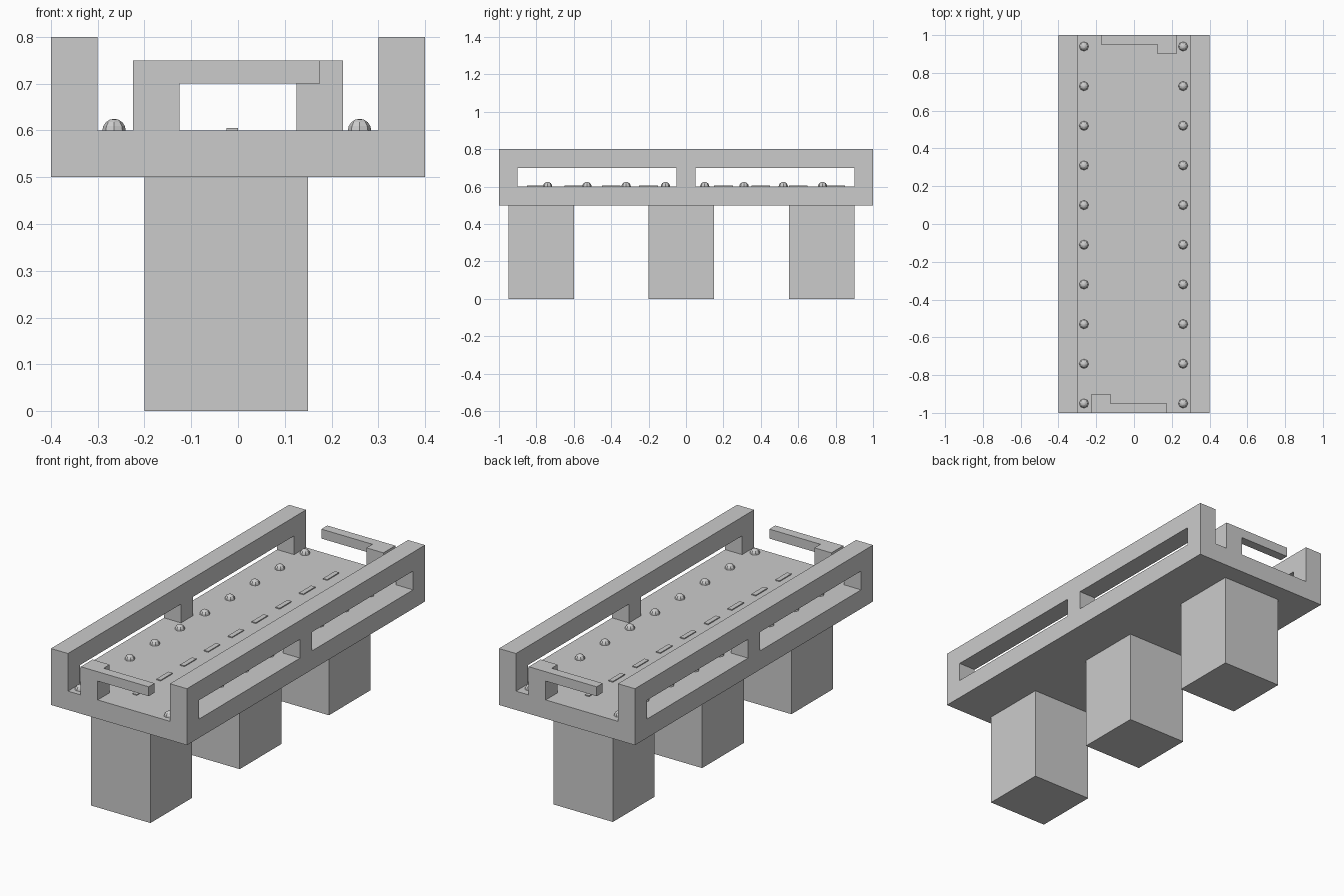
import bpy
import bmesh
from mathutils import Matrix, Vector

default = bpy.data.objects.get("Cube")
if default:
    bpy.data.objects.remove(default, do_unlink=True)

# Single stone grey material
grey = bpy.data.materials.new("stone_grey")
grey.use_nodes = True
colour = (0.6, 0.6, 0.6, 1)
grey.diffuse_color = colour
grey.node_tree.nodes["Principled BSDF"].inputs["Base Color"].default_value = colour


def finish(name, bm):
    mesh = bpy.data.meshes.new(name)
    bm.to_mesh(mesh)
    bm.free()
    mesh.materials.append(grey)
    obj = bpy.data.objects.new(name, mesh)
    bpy.context.collection.objects.link(obj)
    return obj


def boxes(name, spans):
    """One object made of boxes, each given as x, y and z spans."""
    bm = bmesh.new()
    for spans_xyz in spans:
        low = Vector([s[0] for s in spans_xyz])
        high = Vector([s[1] for s in spans_xyz])
        place = Matrix.Translation((low + high) / 2) @ Matrix.Diagonal((*(high - low), 1))
        bmesh.ops.create_cube(bm, size=1, matrix=place)
    return finish(name, bm)


DECK_TOP = 0.6

# Deck slab
boxes("deck", [((-0.4, 0.4), (-1, 1), (0.5, DECK_TOP))])

# Supporting piers
for label, y in (("front", -0.95), ("middle", -0.2), ("back", 0.55)):
    boxes(label + "_pier", [((-0.2, 0.15), (y, y + 0.35), (0, 0.5))])

# Side railings: a top beam on three posts
for label, x in (("right", (-0.4, -0.3)), ("left", (0.3, 0.4))):
    posts = [(x, (y - 0.05, y + 0.05), (DECK_TOP, 0.7)) for y in (-0.95, 0, 0.95)]
    boxes(label + "_railing", posts + [(x, (-1, 1), (0.7, 0.8))])

# Barrier gates at both ends: a post with a cantilevered bar
for label, turn in (("front", 1), ("back", -1)):
    gate = boxes(label + "_gate", [
        ((-0.225, -0.125), (-1, -0.9), (DECK_TOP, 0.75)),
        ((-0.125, 0.175), (-1, -0.95), (0.7, 0.75)),
    ])
    gate.data.transform(Matrix.Diagonal((turn, turn, 1, 1)))

# Raised lane dashes along the middle
boxes("lane_dashes", [
    ((-0.025, 0), (0.2 * i - 0.05, 0.2 * i + 0.05), (DECK_TOP, 0.605))
    for i in range(-4, 5)
])

# Domed studs along each edge, cut flush with the deck
for label, x in (("right", -0.265), ("left", 0.26)):
    bm = bmesh.new()
    for i in range(10):
        bmesh.ops.create_uvsphere(
            bm, u_segments=8, v_segments=8, radius=0.025,
            matrix=Matrix.Translation((x, -0.95 + 0.21 * i, DECK_TOP)))
    bmesh.ops.bisect_plane(
        bm, geom=bm.verts[:] + bm.edges[:] + bm.faces[:],
        plane_co=(0, 0, DECK_TOP), plane_no=(0, 0, 1), clear_inner=True)
    finish(label + "_studs", bm)
